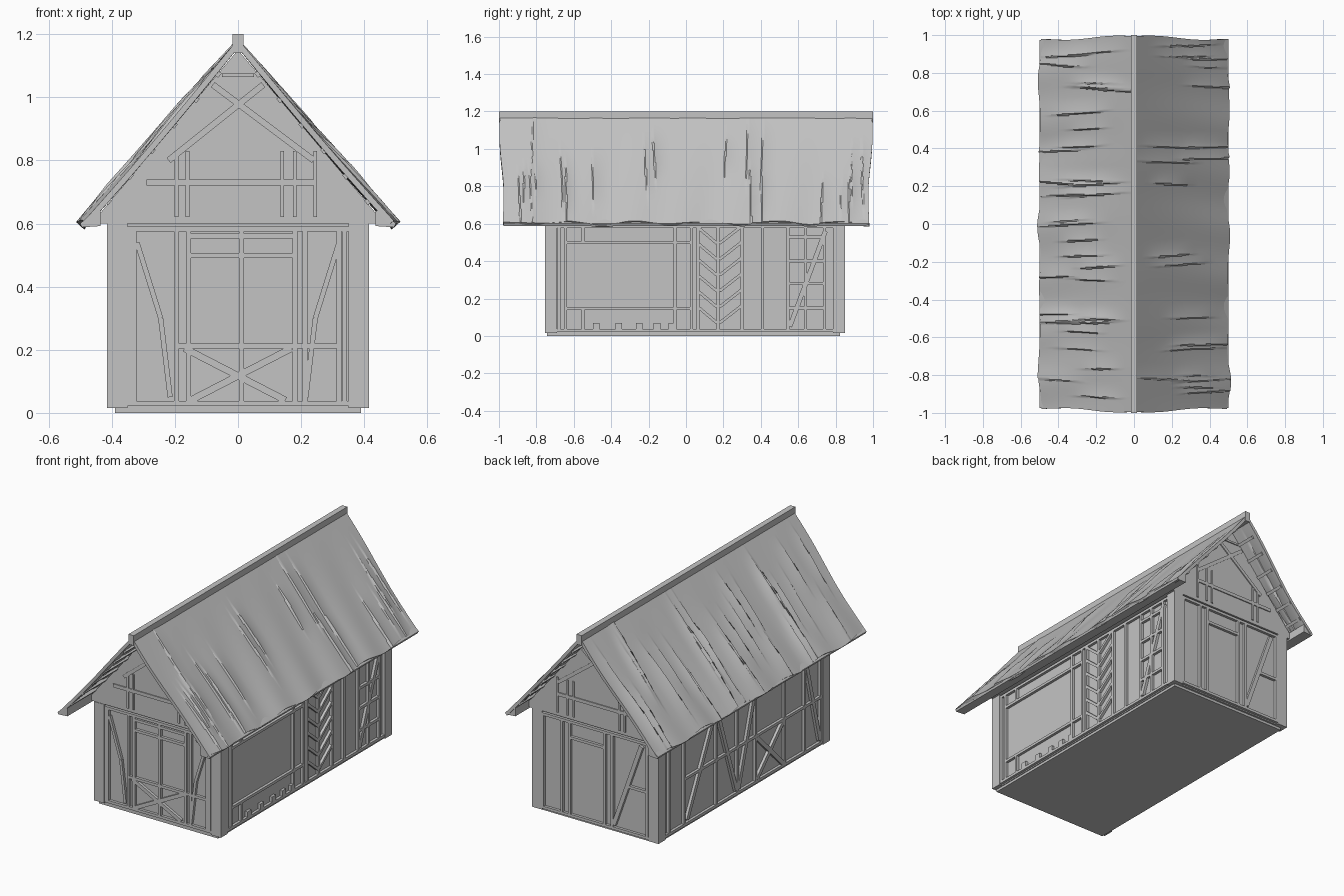
import bpy, bmesh, math, random
from mathutils import Vector, Matrix

if "Cube" in bpy.data.objects:
    bpy.data.objects.remove(bpy.data.objects["Cube"])

GREY = (0.55, 0.55, 0.55, 1)
grey = bpy.data.materials.new("plain grey")
grey.use_nodes = True
grey.diffuse_color = GREY
grey.node_tree.nodes["Principled BSDF"].inputs["Base Color"].default_value = GREY


def finish(name, bm, fix_normals=True):
    if fix_normals:
        bmesh.ops.recalc_face_normals(bm, faces=bm.faces)
    mesh = bpy.data.meshes.new(name)
    bm.to_mesh(mesh)
    bm.free()
    mesh.materials.append(grey)
    obj = bpy.data.objects.new(name, mesh)
    bpy.context.collection.objects.link(obj)
    return obj


def box(name, lo, hi):
    lo, hi = Vector(lo), Vector(hi)
    bm = bmesh.new()
    bmesh.ops.create_cube(bm, size=1, matrix=Matrix.Translation((lo + hi) / 2)
                          @ Matrix.Diagonal((hi - lo).to_4d()))
    return finish(name, bm)


def prism(name, profile, y0, y1):
    """Extrude an x-z outline along y."""
    bm = bmesh.new()
    face = bm.faces.new([bm.verts.new((x, y0, z)) for x, z in profile])
    new = bmesh.ops.extrude_face_region(bm, geom=[face])["geom"]
    bmesh.ops.translate(bm, vec=(0, y1 - y0, 0),
                        verts=[g for g in new if isinstance(g, bmesh.types.BMVert)])
    return finish(name, bm)


def timbers(name, origin, along, out, beams, width=0.016, depth=0.016):
    """Thin beams (u0, z0, u1, z1[, width]) laid on a wall plane."""
    origin, along, out = Vector(origin), Vector(along), Vector(out)
    up = Vector((0, 0, 1))
    bm = bmesh.new()
    for u0, z0, u1, z1, *w in beams:
        a, b = along * u0 + up * z0, along * u1 + up * z1
        run = (b - a).normalized()
        frame = Matrix((run, out.cross(run), out)).transposed().to_4x4()
        size = Matrix.Diagonal(((b - a).length, w[0] if w else width, depth, 1))
        bmesh.ops.create_cube(bm, size=1, matrix=Matrix.Translation(
            origin + (a + b) / 2 + out * depth / 2) @ frame @ size)
    return finish(name, bm)


def posts(us, z0=0.03, z1=0.59):
    return [(u, z0, u, z1) for u in us]


def rails(zs, u0, u1):
    return [(u0, z, u1, z) for z in zs]


# Body, plinth and attic
X, FRONT, BACK = 0.395, -0.735, 0.835
box("plinth", (-0.39, -0.743, 0), (0.39, 0.823, 0.03))
box("walls", (-X, FRONT, 0.015), (X, BACK, 0.6))
prism("attic", [(-0.435, 0.6), (0.435, 0.6), (0.435, 0.635), (0, 1.15), (-0.435, 0.635)],
      FRONT - 0.015, BACK + 0.015)
for sx, side in ((1, "left"), (-1, "right")):
    for y0, y1, end in ((-0.753, -0.69, "front"), (0.785, 0.85, "back")):
        xs = sorted((sx * 0.35, sx * 0.415))
        box(f"{end}_{side}_corner_post", (xs[0], y0, 0.015), (xs[1], y1, 0.6))

# Front wall framing: tall window band, curved-looking braces, crossed lower panel
front = posts((-0.345, -0.33, -0.195, -0.157, 0.011, 0.18, 0.212, 0.32, 0.338))
front += rails((0.03, 0.583), -0.35, 0.35)
front += rails((0.212,), -0.2, 0.32) + rails((0.498, 0.56), -0.157, 0.18)
for s in (1, -1):
    front += [(s * 0.32, 0.54, s * 0.245, 0.3), (s * 0.245, 0.3, s * 0.215, 0.05),
              (s * -0.15, 0.04, s * 0.17, 0.205, 0.022)]
timbers("front_framing", (0, FRONT, 0), (1, 0, 0), (0, -1, 0), front)

# Back wall framing
back = posts((-0.34, -0.11, -0.06, 0.17, 0.22, 0.345))
back += rails((0.03, 0.583), -0.35, 0.35) + rails((0.49,), -0.06, 0.17)
back += [(-0.12, 0.05, -0.3, 0.56, 0.025), (-0.34, 0.3, -0.22, 0.3)]
timbers("back_framing", (0, BACK, 0), (1, 0, 0), (0, 1, 0), back)

# Wall on +x: large panel, herringbone bay, plain bays, braced bay
side = posts((-0.68, -0.645, -0.06, 0.03, 0.065, 0.172, 0.3, 0.41, 0.545, 0.64, 0.74))
side += rails((0.03, 0.585), -0.69, 0.785) + rails((0.148, 0.5), -0.65, 0.03)
side += posts((-0.55,), 0.5, 0.585) + posts((-0.55,), 0.03, 0.148)
side += rails((0.15, 0.28, 0.4, 0.53), 0.545, 0.74)
side += [(0.555, 0.05, 0.745, 0.56, 0.025)]
for i in range(6):
    z = 0.07 + i * 0.085
    side += [(0.07, z + 0.08, 0.165, z), (0.18, z, 0.295, z + 0.09)]
timbers("left_framing", (X, 0, 0), (0, 1, 0), (1, 0, 0), side)
timbers("left_pegs", (X, 0, 0), (0, 1, 0), (1, 0, 0),
        [(y, 0.035, y, 0.07, 0.035) for y in (-0.48, -0.36, -0.25, -0.155, -0.075)])

# Wall on -x: posts, mid rail, V braces and a crossed panel
side = posts((0.74, 0.6, 0.3, 0.1, -0.07, -0.34, -0.53, -0.68))
side += rails((0.03, 0.585), -0.69, 0.785) + rails((0.3,), -0.69, 0.6)
side += [(0.57, 0.05, 0.32, 0.56, 0.025), (0.28, 0.56, 0.11, 0.05, 0.025),
         (-0.06, 0.56, 0.09, 0.05, 0.025), (-0.08, 0.04, -0.33, 0.29, 0.025),
         (-0.33, 0.04, -0.08, 0.29, 0.025), (-0.67, 0.05, -0.54, 0.56, 0.025)]
timbers("right_framing", (-X, 0, 0), (0, 1, 0), (-1, 0, 0), side)

# Gable framing on both ends
gable = [(-0.29, 0.73, 0.25, 0.73, 0.02), (-0.08, 1.04, 0.24, 0.8, 0.02),
         (0.08, 1.04, -0.22, 0.8, 0.02), (-0.05, 1.07, 0.05, 1.07)]
gable += posts((-0.195, -0.16), 0.62, 0.83) + posts((0.14, 0.18, 0.245), 0.62, 0.83)
for end, y, s in (("front", FRONT - 0.015, -1), ("back", BACK + 0.015, 1)):
    timbers(f"{end}_gable_framing", (0, y, 0), (1, 0, 0), (0, s, 0), gable,
            width=0.012, depth=0.006)

# Roof: wrinkled sheets whose folds end in abrupt steps
TOP, EAVE = Vector((0.012, 0, 1.17)), Vector((0.5, 0, 0.605))
SLOPE = EAVE - TOP
NORMAL = Vector((-SLOPE.z, 0, SLOPE.x)).normalized()


def roof_sheet(name, sx, seed, folds):
    rng = random.Random(seed)
    marks = [(rng.uniform(-0.95, 0.95), rng.uniform(0.3, 0.85), rng.uniform(0.2, 0.4),
              rng.uniform(0.006, 0.013), rng.uniform(-0.05, 0.05)) for _ in range(folds)]
    rows, cols = 320, 16
    bm = bmesh.new()
    grid = []
    for i in range(rows + 1):
        t = 2 * i / rows - 1
        line = []
        for j in range(cols + 1):
            s = j / cols
            y = t * (0.995 - 0.02 * s + 0.006 * math.sin(7 * s))
            lift = 0.004 * s * (math.sin(9 * y + seed) + math.sin(23 * y + 2 * s))
            for y0, s0, reach, height, lean in marks:
                d = y - y0 - lean * (s - s0)
                if 0 <= d < 0.09 and abs(s - s0) < reach:
                    lift += height * (1 - d / 0.09) ** 2 * (1 - ((s - s0) / reach) ** 2)
            stretch = s * (1 + 0.012 * math.sin(17 * y + seed) * s)
            p = TOP + SLOPE * stretch + NORMAL * (min(lift, 0.018) - 0.012 * math.sin(math.pi * s) * 0.5)
            line.append(bm.verts.new((sx * p.x, y, p.z)))
        grid.append(line)
    for a, b in zip(grid, grid[1:]):
        for j in range(cols):
            quad = [a[j], a[j + 1], b[j + 1], b[j]]
            bm.faces.new(quad if sx > 0 else quad[::-1])
    obj = finish(name, bm, fix_normals=False)
    solid = obj.modifiers.new("thickness", "SOLIDIFY")
    solid.thickness, solid.offset = 0.018, -1
    bpy.ops.object.select_all(action="DESELECT")
    obj.select_set(True)
    bpy.context.view_layer.objects.active = obj
    bpy.ops.object.modifier_apply(modifier=solid.name)
    bpy.ops.object.shade_smooth_by_angle(angle=math.radians(25))


roof_sheet("left_roof", 1, 3, 20)
roof_sheet("right_roof", -1, 8, 34)
box("ridge_beam", (-0.017, -1, 1.14), (0.017, 1, 1.2))

# Eave beams and laths under the roof
for sx, side in ((1, "left"), (-1, "right")):
    eave = [(0.435, 0.592), (0.495, 0.588), (0.5, 0.6), (0.455, 0.64), (0.435, 0.64)]
    prism(f"{side}_eave_beam", [(sx * x, z) for x, z in eave], -0.975, 0.975)
    for k in range(1, 7):
        quad = []
        for along, drop in ((-0.012, -0.014), (0.012, -0.014), (0.012, -0.032), (-0.012, -0.032)):
            p = TOP + SLOPE * (k / 7 + along) + NORMAL * drop
            quad.append((sx * p.x, p.z))
        prism(f"{side}_roof_lath", quad, -0.97, 0.97)
